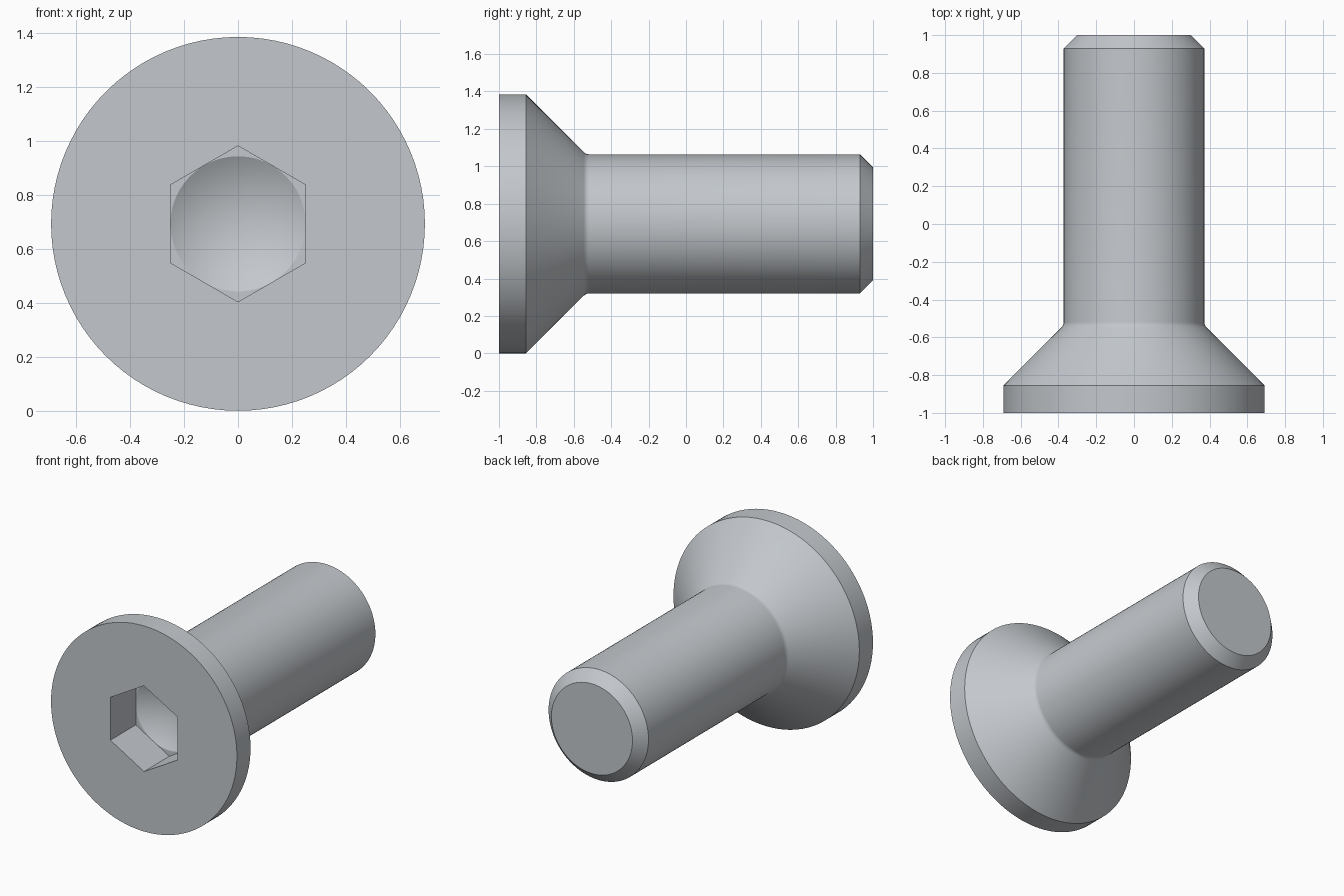
import bpy, bmesh
from math import sin, cos, radians, tan

cube = bpy.data.objects.get("Cube")
if cube:
    bpy.data.objects.remove(cube, do_unlink=True)

SEGMENTS = 96
HEAD_R, SHANK_R, TIP_R = 0.692, 0.372, 0.302
SOCKET_APOTHEM, SOCKET_FLOOR = 0.25, -0.73

steel = bpy.data.materials.new("brushed_steel")
steel.use_nodes = True
colour = (0.55, 0.58, 0.61, 1)
steel.diffuse_color = colour
steel.node_tree.nodes["Principled BSDF"].inputs["Base Color"].default_value = colour

bm = bmesh.new()


def ring(radius, y, hexagonal=False):
    """Ring of vertices around the screw axis, round or six-sided."""
    verts = []
    for i in range(SEGMENTS):
        deg = 360 * i / SEGMENTS
        r = radius / cos(radians((deg + 30) % 60 - 30)) if hexagonal else radius
        a = radians(deg)
        verts.append(bm.verts.new((r * cos(a), y, HEAD_R + r * sin(a))))
    return verts


# Small fillet where the countersunk head meets the shank
FILLET = 0.04
fillet_start = -0.535 + FILLET * tan(radians(22.5))
fillet = [(SHANK_R + FILLET * (1 - cos(radians(a))), fillet_start - FILLET * sin(radians(a)))
          for a in (45, 30, 15, 0)]

# Rings from the socket floor, over the head, along the shank to the tip
rings = [
    ring(SOCKET_APOTHEM, SOCKET_FLOOR),
    ring(SOCKET_APOTHEM, SOCKET_FLOOR, True),
    ring(SOCKET_APOTHEM, -1, True),
    ring(HEAD_R, -1),
    ring(HEAD_R, -0.855),
    *[ring(r, y) for r, y in fillet],
    ring(SHANK_R, 0.93),
    ring(TIP_R, 1),
]
for a, b in zip(rings, rings[1:]):
    for i in range(SEGMENTS):
        j = (i + 1) % SEGMENTS
        bm.faces.new((a[i], a[j], b[j], b[i]))

# Drill-point cone in the socket, flat end on the shank
apex = bm.verts.new((0, SOCKET_FLOOR + SOCKET_APOTHEM * tan(radians(30)), HEAD_R))
for i in range(SEGMENTS):
    bm.faces.new((rings[0][i], rings[0][(i + 1) % SEGMENTS], apex))
bm.faces.new(rings[-1])

bmesh.ops.remove_doubles(bm, verts=bm.verts[:], dist=0.00005)
bmesh.ops.recalc_face_normals(bm, faces=bm.faces[:])
mesh = bpy.data.meshes.new("countersunk_screw")
bm.to_mesh(mesh)
bm.free()
mesh.materials.append(steel)

screw = bpy.data.objects.new("countersunk_screw", mesh)
bpy.context.collection.objects.link(screw)
bpy.ops.object.select_all(action="DESELECT")
screw.select_set(True)
bpy.context.view_layer.objects.active = screw
bpy.ops.object.shade_smooth_by_angle(angle=radians(25))
